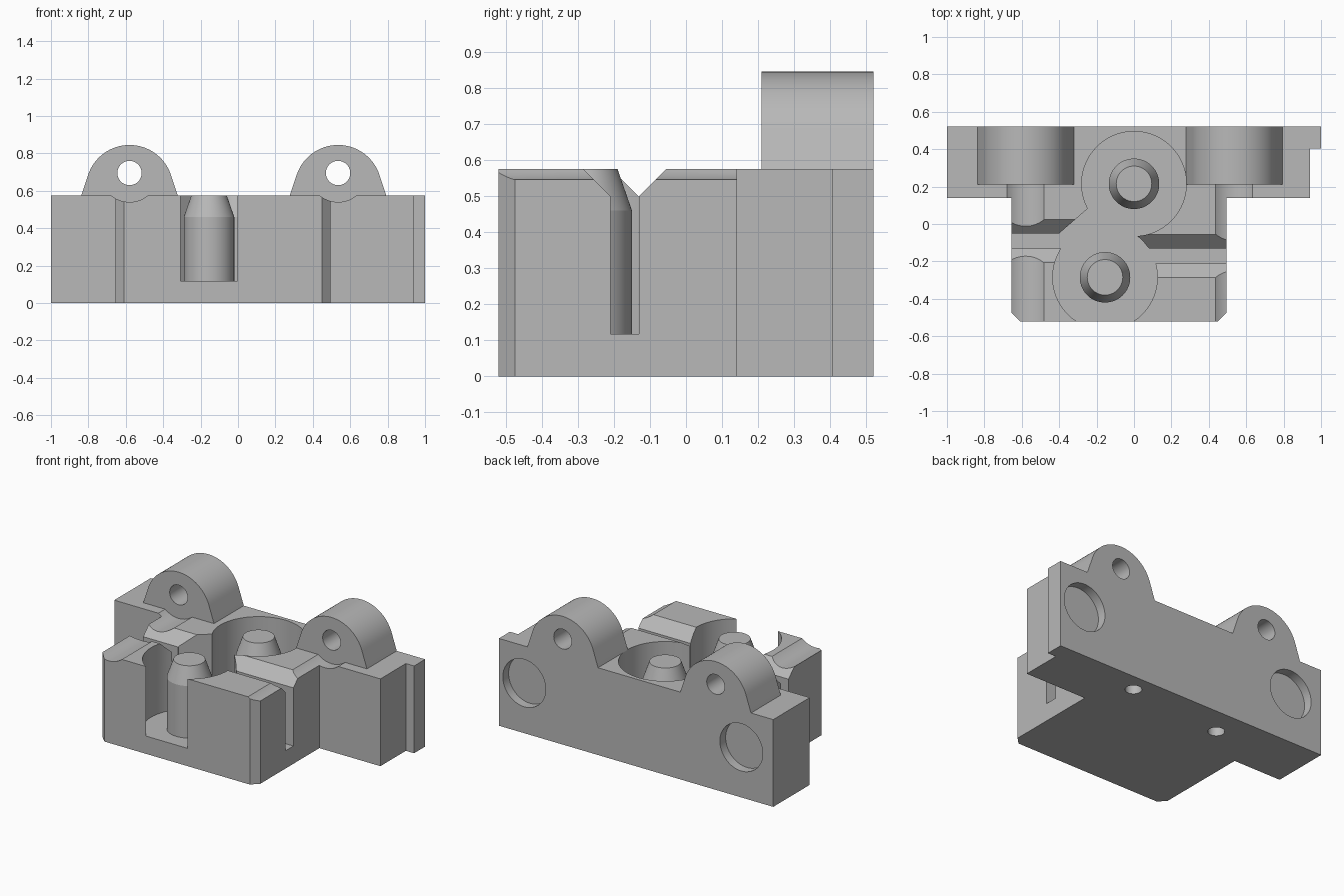
import bpy, bmesh, math
from mathutils import Matrix, Vector

if "Cube" in bpy.data.objects:
    bpy.data.objects.remove(bpy.data.objects["Cube"], do_unlink=True)

TOP = 0.575      # top of the block
FLOOR = 0.117    # floor of the wells and slots
LUG_X = (-0.58, 0.535)
WELLS = {"front": (-0.155, -0.285), "rear": (0.0, 0.215)}

grey = bpy.data.materials.new("plain grey")
grey.use_nodes = True
colour = (0.48, 0.48, 0.48, 1)
grey.diffuse_color = colour
grey.node_tree.nodes["Principled BSDF"].inputs["Base Color"].default_value = colour


def finish(name, bm):
    bmesh.ops.recalc_face_normals(bm, faces=bm.faces[:])
    mesh = bpy.data.meshes.new(name)
    bm.to_mesh(mesh)
    bm.free()
    mesh.materials.append(grey)
    ob = bpy.data.objects.new(name, mesh)
    bpy.context.collection.objects.link(ob)
    return ob


def prism(name, points, axis, start, end):
    """Extrude a 2D outline along the x, y or z axis."""
    place = {"x": lambda a, b: (start, a, b),
             "y": lambda a, b: (a, start, b),
             "z": lambda a, b: (a, b, start)}[axis]
    shift = Vector([(end - start) * (axis == k) for k in "xyz"])
    bm = bmesh.new()
    face = bm.faces.new([bm.verts.new(place(a, b)) for a, b in points])
    out = bmesh.ops.extrude_face_region(bm, geom=[face])
    bmesh.ops.translate(bm, vec=shift,
                        verts=[g for g in out["geom"] if isinstance(g, bmesh.types.BMVert)])
    return finish(name, bm)


def arc(cx, cy, r, a0=0.0, a1=360.0, n=64):
    steps = n if a1 - a0 >= 360 else n + 1
    angles = [math.radians(a0 + (a1 - a0) * i / n) for i in range(steps)]
    return [(cx + r * math.cos(t), cy + r * math.sin(t)) for t in angles]


def cut(target, cutter):
    mod = target.modifiers.new("cut", "BOOLEAN")
    mod.operation = "DIFFERENCE"
    mod.solver = "EXACT"
    mod.object = cutter
    bpy.context.view_layer.objects.active = target
    bpy.ops.object.modifier_apply(modifier=mod.name)
    bpy.data.objects.remove(cutter, do_unlink=True)


# Block: wide rear bar with a corner step, narrower front with clipped corners
block = prism("block", [
    (-1, 0.52), (-1, 0.14), (-0.655, 0.14), (-0.655, -0.475), (-0.61, -0.52),
    (0.45, -0.52), (0.495, -0.475), (0.495, 0.14), (0.94, 0.14), (0.94, 0.405),
    (1, 0.405), (1, 0.52)], "z", 0, TOP)

# Round wells and the slanted channel joining them
for x, y in WELLS.values():
    cut(block, prism("well_cutter", arc(x, y, 0.28), "z", FLOOR, 1))
cut(block, prism("channel_cutter", [
    (-0.4, -0.05), (-0.243, 0.086), (0, -0.064), (0.08, -0.13),
    (-0.155, -0.285), (-0.39, -0.13)], "z", FLOOR, 1))


# Side slots with bevelled mouths
def slot(centre, x0, x1):
    half = [(0.04, FLOOR), (0.04, 0.5), (0.14, 0.6)]
    outline = [(centre + w, z) for w, z in half]
    outline += [(centre - w, z) for w, z in reversed(half)]
    cut(block, prism("slot_cutter", outline, "x", x0, x1))


slot(-0.17, 0.0, 0.7)
slot(-0.092, -0.8, -0.3)

# Shallow troughs in line with the lug holes
for x in LUG_X:
    cut(block, prism("trough_cutter", arc(x, 0.695, 0.155), "y", -0.7, 0.21))

# Shallow round pockets in the back
for x in (0.815, -0.767):
    cut(block, prism("pocket_cutter", arc(x, 0.33, 0.156), "y", 0.46, 0.6))

# Small holes underneath
for x, y in ((0.34, 0.40), (-0.35, 0.335)):
    cut(block, prism("underside_hole_cutter", arc(x, y, 0.05, n=32), "z", -0.1, 0.3))

parts = [block]

# Rounded lugs with through holes
for side, x in zip(("right", "left"), LUG_X):
    outline = [(x + 0.258, TOP)] + arc(x, 0.612, 0.233, 18, 162, 40) + [(x - 0.258, TOP)]
    lug = prism(side + "_lug", outline, "y", 0.21, 0.52)
    cut(lug, prism("lug_hole_cutter", arc(x, 0.695, 0.065), "y", 0, 1))
    parts.append(lug)

# Tapered pins standing in the wells
for where, (x, y) in WELLS.items():
    bm = bmesh.new()
    for r0, r1, z0, z1 in ((0.135, 0.135, FLOOR, 0.46), (0.135, 0.095, 0.46, TOP)):
        bmesh.ops.create_cone(bm, cap_ends=True, segments=64, radius1=r0, radius2=r1,
                              depth=z1 - z0, matrix=Matrix.Translation((x, y, (z0 + z1) / 2)))
    # Join the shaft and taper by dropping the caps between them
    inner = [f for f in bm.faces if abs(f.calc_center_median().z - 0.46) < 0.001]
    bmesh.ops.delete(bm, geom=inner, context="FACES")
    bmesh.ops.remove_doubles(bm, verts=bm.verts[:], dist=0.0005)
    parts.append(finish(where + "_pin", bm))

# Smooth the round walls, keep the corners sharp
bpy.ops.object.select_all(action="DESELECT")
for ob in parts:
    ob.select_set(True)
bpy.context.view_layer.objects.active = block
bpy.ops.object.shade_smooth_by_angle(angle=math.radians(15))
